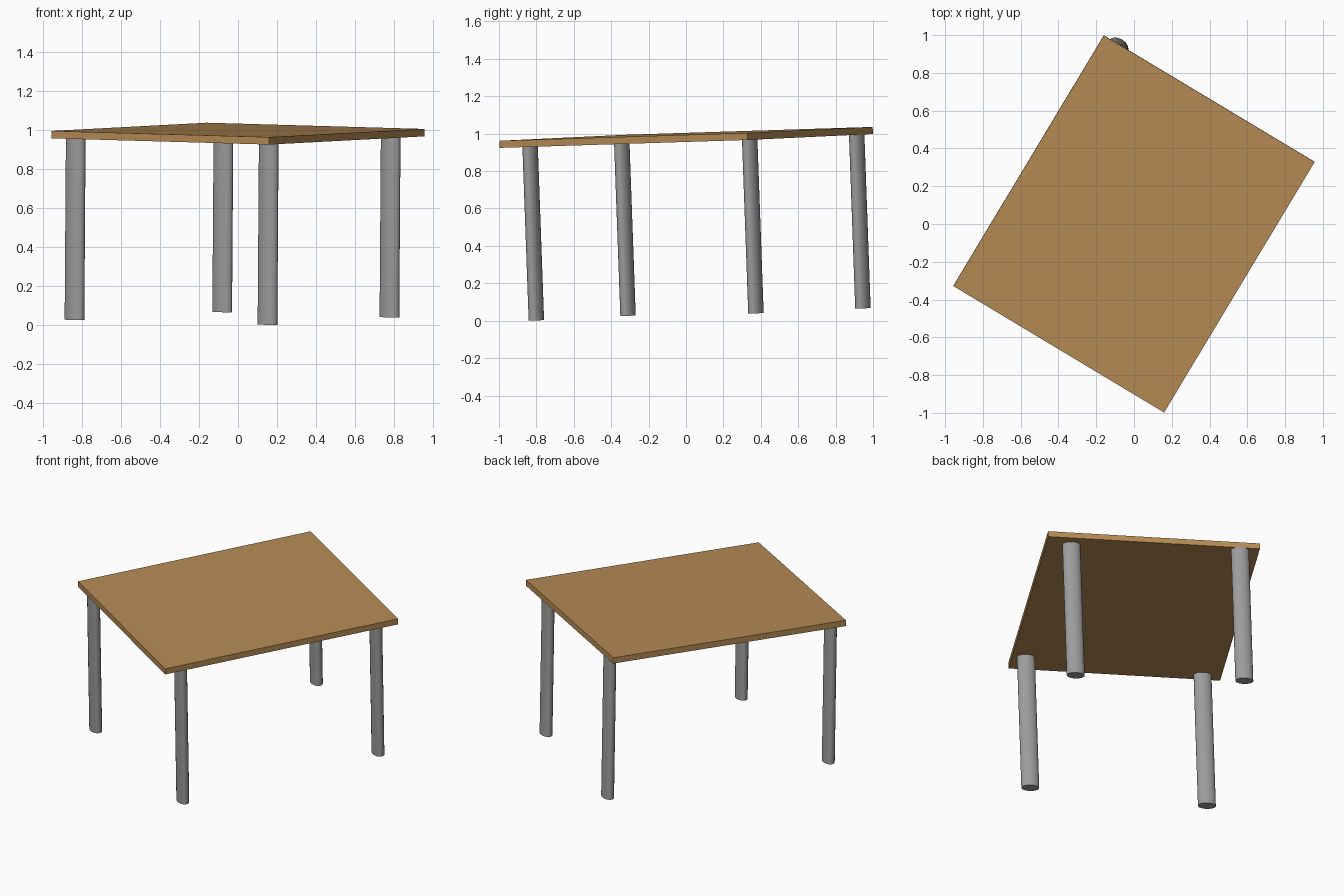
import bpy
import math
from mathutils import Matrix, Vector

if "Cube" in bpy.data.objects:
    bpy.data.objects.remove(bpy.data.objects["Cube"])

SLOPE_X, SLOPE_Y = -0.007, 0.036   # the whole table leans slightly
TURN = math.radians(-31)           # and is turned about z


def material(name, rgb):
    m = bpy.data.materials.new(name)
    m.diffuse_color = (*rgb, 1)
    m.use_nodes = True
    m.node_tree.nodes["Principled BSDF"].inputs["Base Color"].default_value = m.diffuse_color
    return m


wood = material("light wood", (0.47, 0.26, 0.09))
grey = material("grey metal", (0.33, 0.33, 0.33))

# Leaning frame shared by all parts
normal = Vector((-SLOPE_X, -SLOPE_Y, 1)).normalized()
side = Vector((math.cos(TURN), math.sin(TURN), 0))
side = (side - normal * side.dot(normal)).normalized()
along = normal.cross(side)
frame = Matrix((side, along, normal)).transposed().to_4x4()


def place(obj, name, centre, size, mat):
    obj.name = name
    obj.matrix_world = (Matrix.Translation(centre) @ frame
                        @ Matrix.Diagonal((*size, 1)))
    obj.data.materials.append(mat)


# Table top
THICK = 0.038
bpy.ops.mesh.primitive_cube_add(size=1)
place(bpy.context.object, "table_top",
      Vector((0, 0, 0.999)) - normal * THICK / 2, (1.302, 1.548, THICK), wood)

# Oval legs, placed by the centre of each foot
LENGTH = 0.932
feet = {
    "front_leg": (0.151, -0.80),
    "left_leg": (-0.838, -0.31),
    "right_leg": (0.776, 0.374),
    "back_leg": (-0.081, 0.946),
}
for name, (x, y) in feet.items():
    foot = Vector((x, y, 0.0315 + SLOPE_X * x + SLOPE_Y * y))
    bpy.ops.mesh.primitive_cylinder_add(vertices=32, radius=1, depth=1)
    leg = bpy.context.object
    bpy.ops.object.shade_smooth_by_angle(angle=math.radians(35))
    place(leg, name, foot + normal * LENGTH / 2, (0.055, 0.035, LENGTH), grey)
